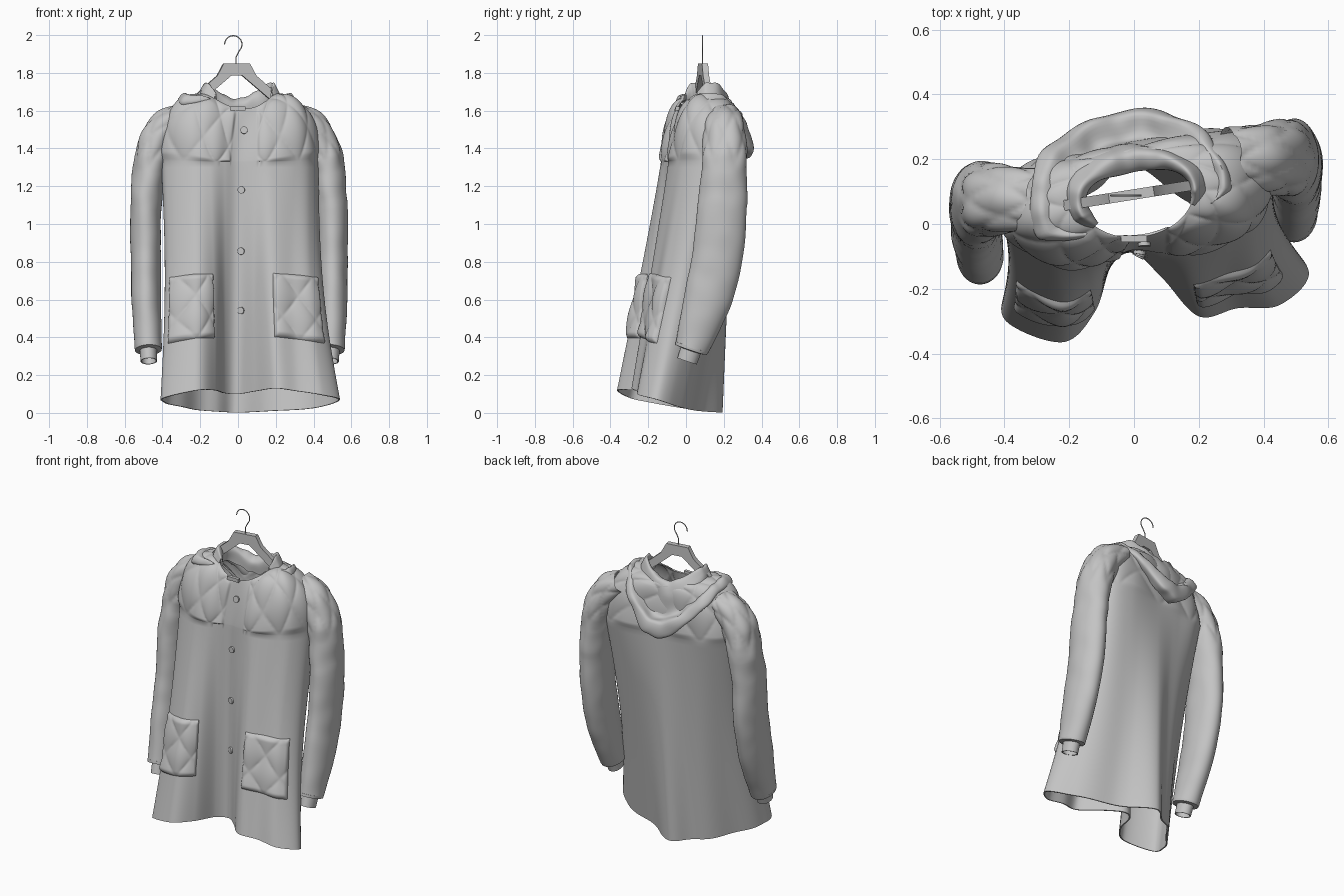
import bpy, math
from mathutils import Vector, noise

if "Cube" in bpy.data.objects:
    bpy.data.objects.remove(bpy.data.objects["Cube"])

mat = bpy.data.materials.new("grey cloth")
mat.diffuse_color = (0.55, 0.55, 0.55, 1)
mat.use_nodes = True
mat.node_tree.nodes["Principled BSDF"].inputs["Base Color"].default_value = mat.diffuse_color


def finish(ob, thick=0.0, angle=50):
    """Give material, optional cloth thickness and smooth shading."""
    ob.data.materials.clear()
    ob.data.materials.append(mat)
    bpy.ops.object.select_all(action='DESELECT')
    ob.select_set(True)
    bpy.context.view_layer.objects.active = ob
    if thick:
        m = ob.modifiers.new("thickness", 'SOLIDIFY')
        m.thickness, m.offset = thick, -1
        bpy.ops.object.modifier_apply(modifier=m.name)
    bpy.ops.object.shade_smooth_by_angle(angle=math.radians(angle))
    return ob


def mesh(name, verts, faces):
    me = bpy.data.meshes.new(name)
    me.from_pydata(verts, [], faces)
    ob = bpy.data.objects.new(name, me)
    bpy.context.collection.objects.link(ob)
    return ob


def grid(name, f, us, vs, closed=False, thick=0.0):
    """Surface from a function of two parameters."""
    n = len(us)
    verts = [f(u, v) for v in vs for u in us]
    faces = [(j * n + i, j * n + (i + 1) % n, (j + 1) * n + (i + 1) % n, (j + 1) * n + i)
             for j in range(len(vs) - 1) for i in range(n if closed else n - 1)]
    return finish(mesh(name, verts, faces), thick)


def span(a, b, n):
    return [a + (b - a) * k / n for k in range(n + 1)]


def spline(pts, t, closed=False):
    """Smooth curve through points of any dimension."""
    n = len(pts)
    k = math.floor(t) if closed else max(0, min(n - 2, math.floor(t)))
    f = t - k
    p = [pts[(k + d) % n] if closed else pts[max(0, min(n - 1, k + d))] for d in (-1, 0, 1, 2)]
    return [0.5 * (2 * b + (c - a) * f + (2 * a - 5 * b + 4 * c - d) * f * f
                   + (3 * b - a - 3 * c + d) * f ** 3) for a, b, c, d in zip(*p)]


def pillow(u, w):
    """Diamond quilting height, 0 on the stitches and 1 in the middle."""
    return abs(math.sin(math.pi * (u + w)) * math.sin(math.pi * (u - w))) ** 0.55


# Outlines run from centre front, round the right side and back
HEM = [(0, -.09, .10), (.09, -.17, .115), (.2, -.285, .13), (.32, -.26, .115),
       (.45, -.25, .095), (.54, -.15, .07), (.43, -.03, .03), (.21, .065, .01),
       (-.02, .17, .003), (-.16, .09, .01), (-.3, -.05, .03), (-.39, -.19, .055),
       (-.395, -.3, .08), (-.22, -.365, .12), (-.12, -.27, .12), (-.07, -.13, .105)]
CHEST = [(0, -.08), (.09, -.09), (.18, -.09), (.3, -.05), (.38, .01), (.425, .12),
         (.39, .25), (.25, .285), (.02, .25), (-.15, .225), (-.3, .195), (-.395, .10),
         (-.39, -.03), (-.26, -.12), (-.15, -.13), (-.07, -.105)]
YOKE = 1.33
TILT = math.radians(9)


def neck(i):
    """Neckline point and its outward direction."""
    a = -math.pi / 2 + i * math.pi / 8
    c, s = math.cos(a), math.sin(a)
    turn = lambda x, y: (x * math.cos(TILT) - y * math.sin(TILT), x * math.sin(TILT) + y * math.cos(TILT))
    x, y = turn(.175 * c, .13 * s)
    z = 1.69 - (.08 if s < 0 else .04) * s * s
    return Vector((x + .01, y + .09, z)), Vector((*turn(c, s), 0))


def base(i, s):
    """Coat body: s 0 to 1 is hem to yoke, 1 to 2 is yoke to neckline."""
    cx, cy = spline(CHEST, i, True)
    if s <= 1:
        hx, hy, hz = spline(HEM, i, True)
        ridge = .014 * max(0, 1 - abs(i - 8) / .7) * (1 - s)      # back seam ridge
        x = hx + (cx - hx) * s
        x *= 1 - (.07 if x > 0 else .05) * math.sin(math.pi * s)
        return Vector((x, hy + (cy - hy) * s + ridge, hz + (YOKE - hz) * s))
    n = neck(i)[0]
    ang = -math.pi / 2 + i * math.pi / 8
    side = math.cos(ang) ** 2
    p = (1.75 if math.sin(ang) < 0 else 1.0) * (1 - side) + .76 * side    # rounder at shoulders
    q = min(1, s - 1)
    q += (q * q * (3 - 2 * q) - q) * side * .5
    a = q * math.pi / 2
    h, v = 1 - max(0, math.cos(a)) ** p, math.sin(a) ** p
    return Vector((cx + (n.x - cx) * h, cy + (n.y - cy) * h, YOKE + (n.z - YOKE) * v))


def normal(i, s):
    s0, s1 = max(0, s - .02), min(2, s + .02)
    return (base(i + .03, s) - base(i - .03, s)).cross(base(i, s1) - base(i, s0)).normalized()


def body(i, s):
    d = 0
    if s > 1 and 1.1 < i < 15.5:                      # quilted yoke
        side = min(1, (i - 1.1) * 5, (15.5 - i) * 5)
        d = .013 * pillow(i / 1.6, (s - 1) * 1.6) * min(1, (2 - s) * 4, (s - 1) * 14) * side
    if s <= 1 and 5.5 < i < 11.5:                     # soft back folds
        d += .012 * math.sin(i * 4.2) * math.sin(math.pi * (i - 5.5) / 6) * (1 - s)
    return base(i, s) + normal(i, s) * d


grid("coat_body", body, span(0, 16, 256)[:-1], span(0, 1, 40) + span(1.02, 2, 56), True, .008)


# Quilted patch pockets
def make_pocket(name, i0, i1):
    def f(u, v):
        i, s = i0 + (i1 - i0) * u, .225 + .285 * v
        e = min(1, 14 * min(u, 1 - u, v, 1 - v)) ** .5
        return base(i, s) + normal(i, s) * (-.004 + e * (.014 + .013 * pillow(u * 1.5 + .25, v * 1.5)))
    grid(name, f, span(0, 1, 42), span(0, 1, 48))


make_pocket("right_pocket", 2.05, 4.45)
make_pocket("left_pocket", 12.1, 13.95)

# Sleeves: x, y, z, half width, half depth
ARM = [(.29, .2, 1.575, .072, .09), (.395, .205, 1.495, .092, .105), (.458, .205, 1.34, .09, .115),
       (.487, .19, 1.1, .083, .13), (.488, .17, .85, .08, .135), (.485, .115, .6, .078, .125),
       (.475, .03, .345, .073, .09)]


def make_sleeve(side, label):
    drop, shift = (0, .003) if side > 0 else (-.13, 0)

    def frame(t):
        x, y, z, rx, ry = spline(ARM, t)
        x2, y2, z2 = spline(ARM, min(6, t + .05))[:3]
        x1, y1, z1 = spline(ARM, max(0, min(6, t) - .05))[:3]
        up = Vector((side * (x1 - x2), y1 - y2, z1 - z2)).normalized()
        ax = Vector((0, 1, 0)).cross(up).normalized()
        return Vector((side * x + shift * t, y + drop, z)), ax, up.cross(ax), up, rx, ry

    def sleeve(a, t):
        c, ax, ay, up, rx, ry = frame(t)
        out = ax * math.cos(a) + ay * math.sin(a)
        p = c + ax * rx * math.cos(a) + ay * ry * math.sin(a)
        q = max(0, min(1, (2.3 - t) * 3))             # quilting near the shoulder
        d = q * .01 * (pillow(a * 3 / math.pi, t * .7) - .3)
        d += noise.noise(p * 9) * (.008 if t < 3 else .004)
        return p + out * d

    def cuff(a, k):
        c, ax, ay, up, rx, ry = frame(6)
        dist, m = ((-.005, 1.0), (.012, .97), (.016, .62), (.075, .6))[k]
        return c - up * dist + (ax * rx * math.cos(a) + ay * ry * math.sin(a)) * m

    ring = span(0, 2 * math.pi, 60)[:-1]
    grid(label + "_sleeve", sleeve, ring, span(6, 2.4, 40) + span(2.35, 0, 44), True)
    grid(label + "_cuff", cuff, ring, (3, 2, 1, 0), True, .006)


make_sleeve(1, "right")
make_sleeve(-1, "left")

# Hood hanging open down the back: outward distance and height at back and sides
BACK = [(-.05, -.08), (-.045, -.02), (.0, .015), (.03, -.06), (.045, -.19),
        (.125, -.2), (.13, -.29), (.06, -.285)]
SIDE = [(-.01, -.06), (-.015, .03), (.0, .065), (.025, .02), (.05, -.03),
        (.095, .0), (.12, -.05), (.06, -.09)]


def hood(a, v):
    p, out = neck((a + 90) / 22.5)
    k = max(0, math.sin(math.radians(a))) ** 2.6
    (d0, h0), (d1, h1) = spline(SIDE, v), spline(BACK, v)
    end = min(1, .4 + min(a + 25, 215 - a) / 30)
    d = (d0 + (d1 - d0) * k) * (1 + .4 * max(0, -math.cos(math.radians(a))) ** 2) * end
    h = (h0 + (h1 - h0) * k) * end
    q = p + out * d + Vector((0, 0, h))
    return q + out * noise.noise(q * 7) * .02 + Vector((0, 0, noise.noise(q * 9 + out) * .018))


grid("hood", hood, span(215, -25, 110), span(0, 7, 42), False, .01)

# Buttons down the placket
for n, s in enumerate((1.53, .878, .614, .358)):
    nor = normal(.22, s)
    bpy.ops.mesh.primitive_cylinder_add(vertices=24, radius=.019, depth=.014,
                                        location=base(.22, s) + nor * .004)
    ob = bpy.context.object
    ob.name = "button_%d" % (n + 1)
    ob.rotation_euler = nor.to_track_quat('Z', 'Y').to_euler()
    finish(ob)

# Neck tab
bpy.ops.mesh.primitive_cube_add(size=1, location=(0, -.045, 1.612))
bpy.context.object.name = "neck_tab"
bpy.context.object.scale = (.08, .02, .022)
finish(bpy.context.object)

# Hanger: flat profile given thickness, turned with the shoulders
HALF = [(.07, 1.85), (.105, 1.785), (.18, 1.72), (.26, 1.64), (.25, 1.60), (.16, 1.675), (.03, 1.785)]
prof = HALF + [(-x, z) for x, z in reversed(HALF)]
n = len(prof)
verts = []
for y in (-.016, .016):
    verts += [(x * math.cos(TILT) - y * math.sin(TILT) - .008,
               .09 + x * math.sin(TILT) + y * math.cos(TILT), z) for x, z in prof]
faces = [(k, (k + 1) % n, n + (k + 1) % n, n + k) for k in range(n)]
faces += [tuple(range(n))[::-1], tuple(range(n, 2 * n))]
finish(mesh("hanger", verts, faces), 0, 30)

# Wire hook
cu = bpy.data.curves.new("hook", 'CURVE')
cu.dimensions, cu.bevel_depth, cu.bevel_resolution = '3D', .003, 2
pts = [(-.01, 1.84), (-.01, 1.885), (.002, 1.908)]
pts += [(-.025 + .046 * math.cos(math.radians(a)), 1.951 + .046 * math.sin(math.radians(a)))
        for a in range(-45, 186, 15)]
sp = cu.splines.new('POLY')
sp.points.add(len(pts) - 1)
for p, (x, z) in zip(sp.points, pts):
    p.co = (x, .088, z, 1)
hook = bpy.data.objects.new("hook", cu)
bpy.context.collection.objects.link(hook)
cu.materials.append(mat)
